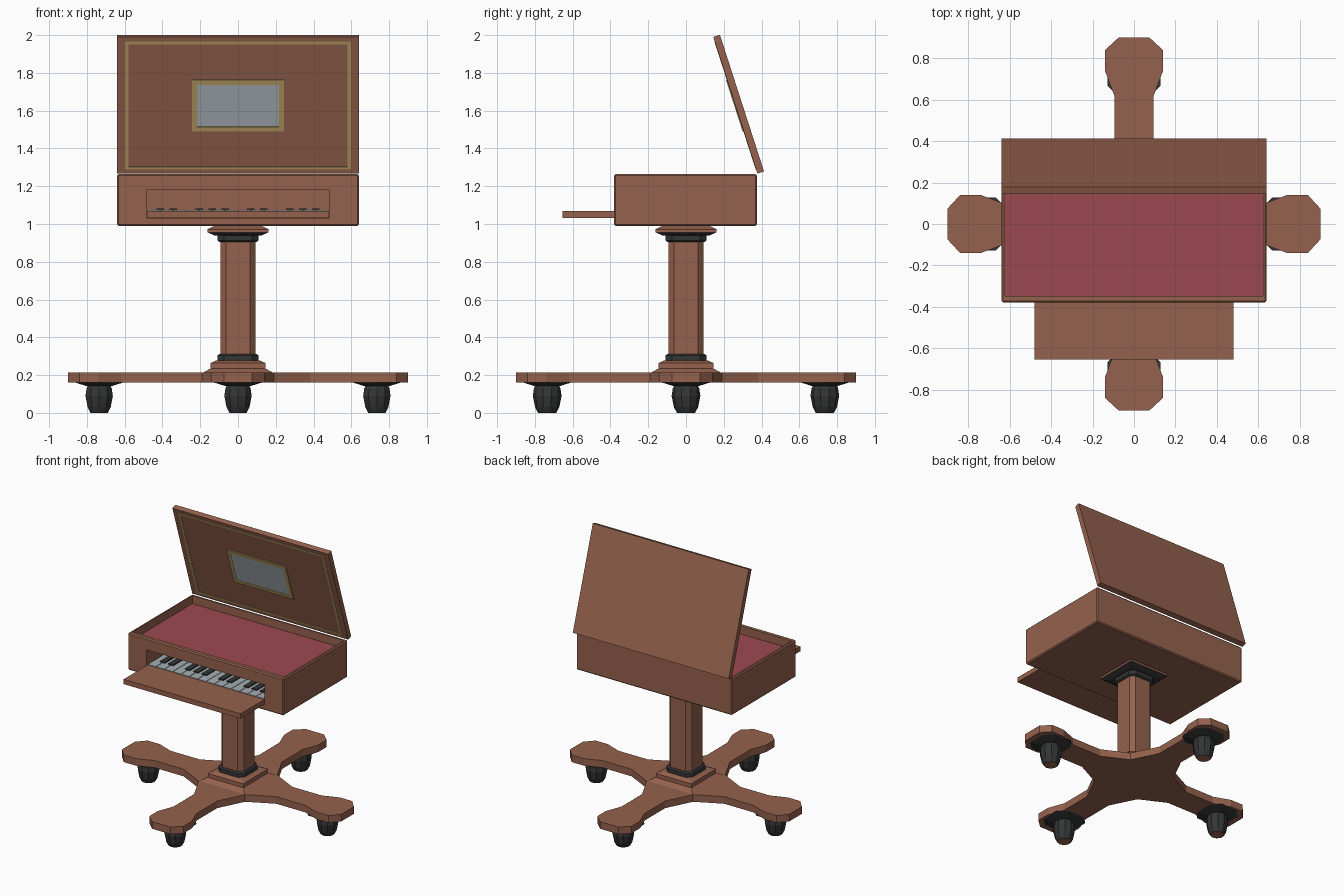
import bpy, bmesh, math
from mathutils import Matrix, Vector

if "Cube" in bpy.data.objects:
    bpy.data.objects.remove(bpy.data.objects["Cube"])


def material(name, rgb):
    m = bpy.data.materials.new(name)
    m.diffuse_color = (*rgb, 1)
    m.use_nodes = True
    m.node_tree.nodes["Principled BSDF"].inputs["Base Color"].default_value = m.diffuse_color
    return m


WOOD = material("brown wood", (0.30, 0.122, 0.075))
RED = material("red felt", (0.33, 0.066, 0.08))
BLACK = material("black metal", (0.035, 0.036, 0.037))
GOLD = material("gold inlay", (0.46, 0.32, 0.12))
PALE = material("pale grey glass", (0.38, 0.43, 0.45))


def finish(name, bm, *mats):
    bmesh.ops.recalc_face_normals(bm, faces=bm.faces)
    me = bpy.data.meshes.new(name)
    bm.to_mesh(me)
    bm.free()
    for m in mats:
        me.materials.append(m)
    ob = bpy.data.objects.new(name, me)
    bpy.context.collection.objects.link(ob)
    return ob


def add_box(bm, x0, x1, y0, y1, z0, z1):
    size = Matrix.Diagonal((x1 - x0, y1 - y0, z1 - z0, 1))
    mid = Matrix.Translation(((x0 + x1) / 2, (y0 + y1) / 2, (z0 + z1) / 2))
    bmesh.ops.create_cube(bm, size=1, matrix=mid @ size)


def boxes(name, mat, *dims):
    bm = bmesh.new()
    for d in dims:
        add_box(bm, *d)
    return finish(name, bm, mat)


def square(h, c=0):
    """Square of half width h, with corners cut by c."""
    if c == 0:
        return [(-h, -h), (h, -h), (h, h), (-h, h)]
    k = h - c
    return [(-k, -h), (k, -h), (h, -k), (h, k), (k, h), (-k, h), (-h, k), (-h, -k)]


def loft(bm, rings, origin=(0, 0)):
    """Skin a list of (z, outline) rings and cap both ends."""
    loops = [[bm.verts.new((x + origin[0], y + origin[1], z)) for x, y in pts]
             for z, pts in rings]
    for a, b in zip(loops, loops[1:]):
        n = len(a)
        for i in range(n):
            bm.faces.new((a[i], a[(i + 1) % n], b[(i + 1) % n], b[i]))
    bm.faces.new(loops[0][::-1])
    bm.faces.new(loops[-1])


def lofted(name, mats, rings, origin=(0, 0)):
    bm = bmesh.new()
    loft(bm, rings, origin)
    return finish(name, bm, *mats)


def paint_underside(ob, index):
    for p in ob.data.polygons:
        if p.normal.z < -0.5:
            p.material_index = index


# Four-armed base: one arm outline repeated by quarter turns
arm = [(0.19, -0.19), (0.38, -0.095), (0.62, -0.095), (0.74, -0.14), (0.84, -0.14), (0.9, -0.075),
       (0.9, 0.075), (0.84, 0.14), (0.74, 0.14), (0.62, 0.095), (0.38, 0.095)]
outline = []
for q in range(4):
    c, s = ((1, 0), (0, 1), (-1, 0), (0, -1))[q]
    outline += [(x * c - y * s, x * s + y * c) for x, y in arm]
lofted("base_cross", [WOOD], [(0.16, outline), (0.213, outline)])

# Casters with their mounting pads
for i, (cx, cy) in enumerate(((0.735, 0), (0, 0.735), (-0.735, 0), (0, -0.735))):
    lofted(f"caster_mount_{i + 1}", [BLACK],
           [(0.143, square(0.07, 0.035)), (0.161, square(0.128, 0.06))], (cx, cy))
    wheel = [(z, [(r * math.cos((k + 0.5) * math.pi / 5), r * math.sin((k + 0.5) * math.pi / 5))
                  for k in range(10)])
             for z, r in ((0, 0.048), (0.03, 0.064), (0.09, 0.076), (0.13, 0.07), (0.15, 0.06))]
    ob = lofted(f"caster_{i + 1}", [BLACK, WOOD], wheel, (cx, cy))
    paint_underside(ob, 1)

# Plinth, column, collars and top plate
lofted("plinth", [WOOD], [(0.21, square(0.19)), (0.233, square(0.15)), (0.234, square(0.145)),
                          (0.264, square(0.145)), (0.278, square(0.115))])
lofted("column", [WOOD], [(0.27, square(0.093, 0.03)), (0.945, square(0.093, 0.03))])
for name, z0, z1, zn in (("lower_collar", 0.275, 0.305, 0.313), ("upper_collar", 0.94, 0.912, 0.904)):
    lofted(name, [BLACK], [(z0, square(0.108, 0.035)), (z1, square(0.108, 0.035)),
                           (zn, square(0.097, 0.032))])
plate = lofted("top_plate", [WOOD, BLACK], [(0.94, square(0.125)), (0.956, square(0.162)),
                                            (0.972, square(0.162)), (0.992, square(0.12))])
paint_underside(plate, 1)

# Open case with a keyboard recess in its front
case = boxes("case", WOOD, (-0.64, 0.64, -0.38, 0.375, 0.99, 1.265))
bev = case.modifiers.new("soft_edges", "BEVEL")
bev.width, bev.segments = 0.008, 1
for name, dims in (("tray_cutter", (-0.623, 0.623, -0.347, 0.355, 1.2, 1.4)),
                   ("recess_cutter", (-0.485, 0.485, -0.5, -0.18, 1.03, 1.18))):
    cutter = boxes(name, WOOD, dims)
    cutter.hide_render = True
    cutter.hide_set(True)
    cut = case.modifiers.new(name, "BOOLEAN")
    cut.operation, cut.solver, cut.object = "DIFFERENCE", "EXACT", cutter

boxes("felt_tray", RED, (-0.623, 0.623, -0.347, 0.355, 1.198, 1.206))

# Sliding key board and keys: two octaves
boxes("key_shelf", WOOD, (-0.48, 0.48, -0.655, -0.181, 1.032, 1.068))
n = 14
w = 0.96 / n
boxes("white_keys", PALE, *[(-0.48 + k * w + 0.002, -0.48 + (k + 1) * w - 0.002,
                             -0.375, -0.182, 1.067, 1.073) for k in range(n)])
sharps = [-0.48 + (k + 1) * w for k in range(n) if k % 7 in (0, 1, 3, 4, 5)]
boxes("black_keys", BLACK, *[(x - 0.02, x + 0.02, -0.3, -0.182, 1.072, 1.081) for x in sharps])


# Leaning lid: local z runs up the lid, front face on local y = 0
def frame(x, z0, z1, t, d):
    return [(-x, -x + t, -d, 0, z0, z1), (x - t, x, -d, 0, z0, z1),
            (-x + t, x - t, -d, 0, z0, z0 + t), (-x + t, x - t, -d, 0, z1 - t, z1)]


lid = [boxes("lid", WOOD, (-0.64, 0.64, 0, 0.037, 0, 0.76)),
       boxes("lid_inlay", GOLD, *frame(0.597, 0.022, 0.734, 0.016, 0.002)),
       boxes("mirror_frame", GOLD, *frame(0.243, 0.235, 0.523, 0.027, 0.006)),
       boxes("mirror", PALE, (-0.216, 0.216, -0.004, 0, 0.262, 0.496))]
for ob in lid:
    ob.location = (0, 0.378, 1.267)
    ob.rotation_euler = (math.radians(17.9), 0, 0)
